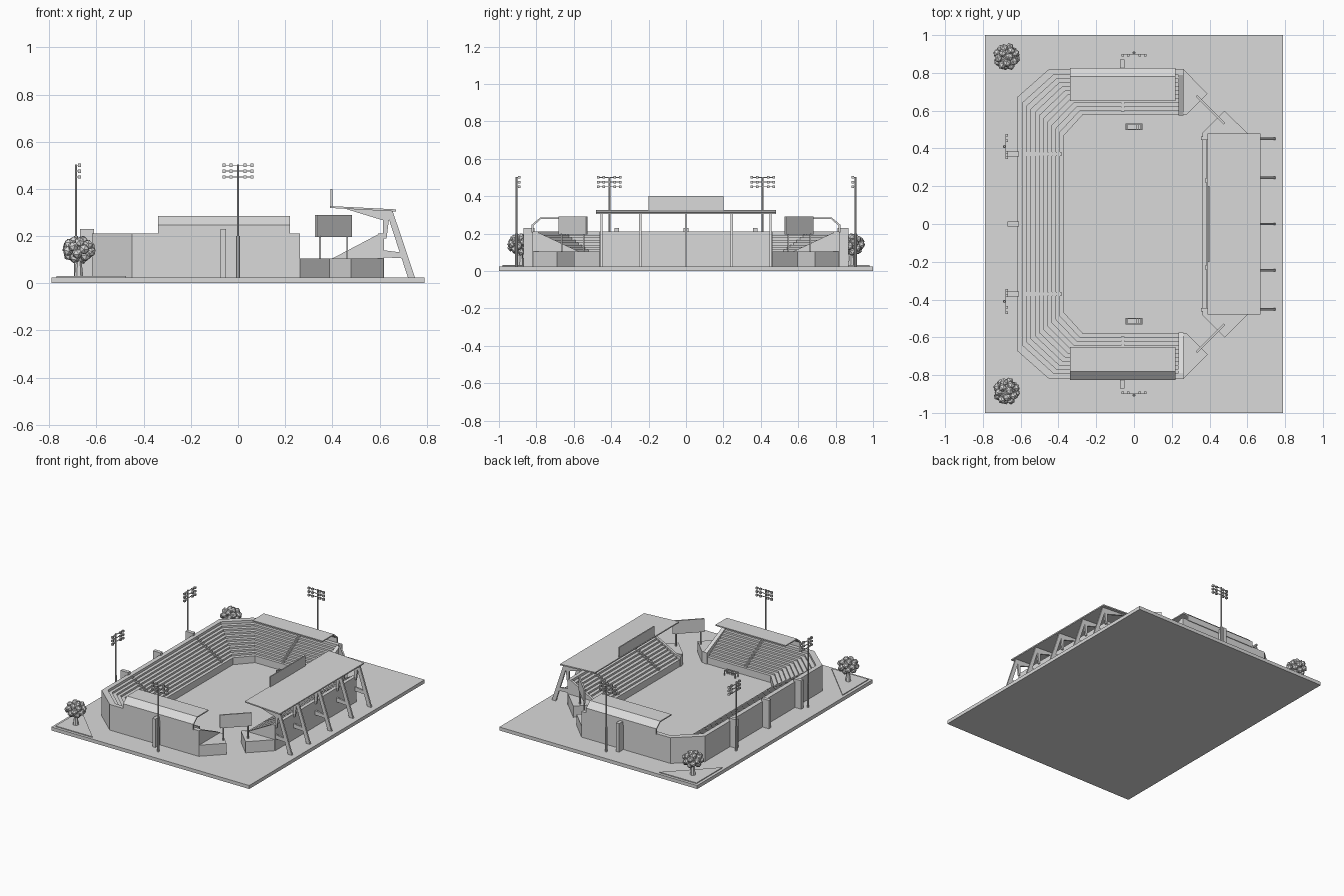
import bpy, bmesh, math, random
from mathutils import Matrix, Vector

if "Cube" in bpy.data.objects:
    bpy.data.objects.remove(bpy.data.objects["Cube"], do_unlink=True)

grey = bpy.data.materials.new("concrete grey")
grey.use_nodes = True
color = (0.7, 0.7, 0.7, 1)
grey.diffuse_color = color
grey.node_tree.nodes["Principled BSDF"].inputs["Base Color"].default_value = color
G = 0.025  # ground level


def finish(name, bm):
    bmesh.ops.recalc_face_normals(bm, faces=bm.faces)
    mesh = bpy.data.meshes.new(name)
    bm.to_mesh(mesh)
    bm.free()
    mesh.materials.append(grey)
    ob = bpy.data.objects.new(name, mesh)
    bpy.context.collection.objects.link(ob)
    return ob


def add_box(bm, x, y, z, turn=0):
    """Box from (low, high) ranges, optionally turned about its centre."""
    mid = Vector([sum(r) / 2 for r in (x, y, z)])
    size = [r[1] - r[0] for r in (x, y, z)]
    m = Matrix.Translation(mid) @ Matrix.Rotation(turn, 4, "Z") @ Matrix.Diagonal((*size, 1))
    bmesh.ops.create_cube(bm, size=1, matrix=m)


def box(name, *args):
    bm = bmesh.new()
    add_box(bm, *args)
    return finish(name, bm)


def prism(name, pts, axis, lo, hi):
    """Extrude a 2D outline along one axis."""
    def place(p, d):
        return {"x": (d, p[0], p[1]), "y": (p[0], d, p[1]), "z": (p[0], p[1], d)}[axis]
    bm = bmesh.new()
    a = [bm.verts.new(place(p, lo)) for p in pts]
    b = [bm.verts.new(place(p, hi)) for p in pts]
    bm.faces.new(a)
    bm.faces.new(b)
    for i in range(len(pts)):
        j = (i + 1) % len(pts)
        bm.faces.new((a[i], a[j], b[j], b[i]))
    return finish(name, bm)


def terrace(name, outer, inner, steps, top, low, lip=0.0, rise=0.0):
    """Stepped stand between an outer and an inner path."""
    prof = [(0, G), (0, top + rise)]
    for i in range(steps):
        z = top + (low - top) * (i + 1) / steps
        t = lip + (1 - lip) * i / steps
        if t > 0:
            prof.append((t, prof[-1][1]))
            prof.append((t, z))
        else:
            prof[1] = (0, z)
    prof += [(1, prof[-1][1]), (1, G)]
    bm = bmesh.new()
    rows = []
    for o, n in zip(outer, inner):
        o, n = Vector(o), Vector(n)
        rows.append([bm.verts.new((*o.lerp(n, t), z)) for t, z in prof])
    for r, s in zip(rows, rows[1:]):
        for k in range(len(prof)):
            m = (k + 1) % len(prof)
            bm.faces.new((r[k], r[m], s[m], s[k]))
    bm.faces.new(rows[0])
    bm.faces.new(rows[-1])
    return finish(name, bm)


# Base slab and stands
box("base", (-0.79, 0.79), (-1, 1), (0, G))
half_out = [(0.26, 0.82), (-0.45, 0.82), (-0.62, 0.67)]
half_in = [(0.26, 0.58), (-0.27, 0.58), (-0.37, 0.47)]
mirror = lambda pts: pts + [(x, -y) for x, y in reversed(pts)]
terrace("horseshoe_stand", mirror(half_out), mirror(half_in), 10, 0.205, 0.075, 0.13, 0.005)
terrace("main_stand", mirror([(0.62, 0.46)]), mirror([(0.36, 0.46)]), 10, 0.205, 0.075, 0.1, 0.005)

# Aisle stairs
for y in (-0.37, 0.37):
    terrace("west_aisle", [(-0.59, y + 0.01), (-0.59, y - 0.01)],
            [(-0.385, y + 0.01), (-0.385, y - 0.01)], 18, 0.205, 0.085)
for y in (-0.23, 0.23):
    terrace("main_aisle", [(0.594, y + 0.01), (0.594, y - 0.01)],
            [(0.375, y + 0.01), (0.375, y - 0.01)], 18, 0.205, 0.085)
for s in (-1, 1):
    terrace("end_aisle", [(-0.07, s * 0.79), (-0.05, s * 0.79)],
            [(-0.07, s * 0.595), (-0.05, s * 0.595)], 18, 0.205, 0.085)

# Wall piers
for y in (-0.37, 0, 0.37):
    box("west_pier", (-0.67, -0.61), (y - 0.013, y + 0.013), (G, 0.23))
for s in (-1, 1):
    box("end_pier", (-0.075, -0.05), sorted((s * 0.81, s * 0.87)), (G, 0.23))

for s in (-1, 1):
    side = "back" if s > 0 else "front"
    # Sloping parapets closing the stand ends
    prism(side + "_end_parapet",
          [(s * 0.575, G), (s * 0.575, 0.105), (s * 0.8, 0.21), (s * 0.82, 0.21), (s * 0.82, G)],
          "x", 0.235, 0.262)
    prism(side + "_main_parapet",
          [(0.355, G), (0.355, 0.095), (0.4, 0.105), (0.6, 0.21), (0.62, 0.21), (0.62, G)],
          "y", s * 0.445, s * 0.463)
    # Low corner blocks on both sides of the gate
    prism(side + "_outer_corner_block",
          [(0.26, s * 0.82), (0.39, s * 0.69), (0.28, s * 0.58), (0.26, s * 0.58)], "z", G, 0.105)
    prism(side + "_inner_corner_block",
          [(0.48, s * 0.6), (0.62, s * 0.46), (0.36, s * 0.46), (0.36, s * 0.48)], "z", G, 0.105)
    # Scoreboard on two posts
    cx, cy = 0.405, s * 0.605
    bm = bmesh.new()
    add_box(bm, (cx - 0.105, cx + 0.105), (cy - 0.005, cy + 0.005), (0.195, 0.29), -s * math.pi / 4)
    for d in (-0.058, 0.058):
        x, y = cx + d, cy - s * d
        add_box(bm, (x - 0.004, x + 0.004), (y - 0.004, y + 0.004), (0.1, 0.2))
    finish(side + "_scoreboard", bm)
    # Folded roof over the end stand
    prism(side + "_end_roof",
          [(s * y, z) for y, z in ((0.825, 0.205), (0.825, 0.247), (0.78, 0.285), (0.65, 0.285),
                                   (0.65, 0.277), (0.776, 0.277), (0.815, 0.243), (0.815, 0.205))],
          "x", -0.34, 0.22)
    # Goal frame with net bars
    bm = bmesh.new()
    near, far = s * 0.5, s * 0.53
    for x in (-0.043, 0.043):
        add_box(bm, (x - 0.003, x + 0.003), (near - 0.003, near + 0.003), (G, 0.06))
        add_box(bm, (x - 0.002, x + 0.002), sorted((near, far)), (0.055, 0.059))
        add_box(bm, (x - 0.002, x + 0.002), (far - 0.002, far + 0.002), (G, 0.057))
    for y in (near, far):
        add_box(bm, (-0.046, 0.046), (y - 0.003, y + 0.003), (0.055, 0.061))
    for i in range(1, 8):
        x = -0.043 + i * 0.0108
        add_box(bm, (x - 0.001, x + 0.001), (far - 0.001, far + 0.001), (G, 0.057))
        add_box(bm, (x - 0.001, x + 0.001), sorted((near, far)), (0.056, 0.058))
    finish(side + "_goal", bm)
    # Corner garden plot
    prism(side + "_garden",
          [(-0.77, s * 0.98), (-0.475, s * 0.98), (-0.77, s * 0.685)], "z", G - 0.002, G + 0.006)

# Main roof, its sign and the support frames
prism("main_roof", [(0.39, 0.327), (0.39, 0.319), (0.67, 0.304), (0.67, 0.313)], "y", -0.48, 0.48)
box("roof_sign", (0.392, 0.4), (-0.2, 0.2), (0.32, 0.4))
frame_parts = {
    "roof_leg": [(0.628, 0.308), (0.655, 0.308), (0.75, G), (0.72, G)],
    "roof_post": [(0.615, 0.19), (0.615, 0.31), (0.645, 0.31), (0.63, 0.19)],
    "roof_bracket": [(0.45, 0.317), (0.62, 0.308), (0.62, 0.265)],
    "roof_strut": [(0.615, 0.14), (0.695, 0.13), (0.705, 0.105), (0.615, 0.11)],
}
for y in (-0.452, -0.245, 0, 0.245, 0.452):
    for name, pts in frame_parts.items():
        prism(name, pts, "y", y - 0.006, y + 0.006)


# Floodlight masts with three rows of lamps facing the pitch
def floodlight(x, y, turn):
    bm = bmesh.new()
    for r, z0, z1 in ((0.008, G, 0.2), (0.005, 0.2, 0.503)):
        bmesh.ops.create_cone(bm, cap_ends=True, segments=8, radius1=r, radius2=r, depth=z1 - z0,
                              matrix=Matrix.Translation((0, 0, (z0 + z1) / 2)))
    for z in (0.45, 0.475, 0.5):
        add_box(bm, (-0.062, 0.062), (-0.01, -0.006), (z - 0.002, z + 0.002))
        add_box(bm, (-0.003, 0.003), (-0.01, 0.003), (z - 0.002, z + 0.002))
        for lx in (-0.059, -0.03, 0.03, 0.059):
            add_box(bm, (lx - 0.007, lx + 0.007), (-0.021, -0.008), (z - 0.007, z + 0.007))
    ob = finish("floodlight", bm)
    ob.matrix_world = Matrix.Translation((x, y, 0)) @ Matrix.Rotation(turn, 4, "Z")


floodlight(0, 0.907, 0)
floodlight(0, -0.907, math.pi)
for y in (-0.41, 0.41):
    floodlight(-0.687, y, math.pi / 2)

# Corner trees with clustered low-poly crowns
random.seed(4)
for y in (-0.885, 0.885):
    bm = bmesh.new()
    bmesh.ops.create_cone(bm, cap_ends=True, segments=7, radius1=0.02, radius2=0.01, depth=0.085,
                          matrix=Matrix.Translation((-0.675, y, G + 0.042)))
    finish("tree_trunk", bm)
    bm = bmesh.new()
    centre = Vector((-0.675, y, 0.142))
    bmesh.ops.create_icosphere(bm, subdivisions=1, radius=0.048, matrix=Matrix.Translation(centre))
    for i in range(22):
        h = 1 - 2 * (i + 0.5) / 22
        r, a = math.sqrt(1 - h * h), i * 2.4
        spot = centre + Vector((r * math.cos(a) * 0.053, r * math.sin(a) * 0.053, h * 0.04))
        turn = Matrix.Rotation(random.uniform(0, 3), 4, "X")
        bmesh.ops.create_icosphere(bm, subdivisions=1, radius=0.023,
                                   matrix=Matrix.Translation(spot) @ turn)
    finish("tree_crown", bm)
